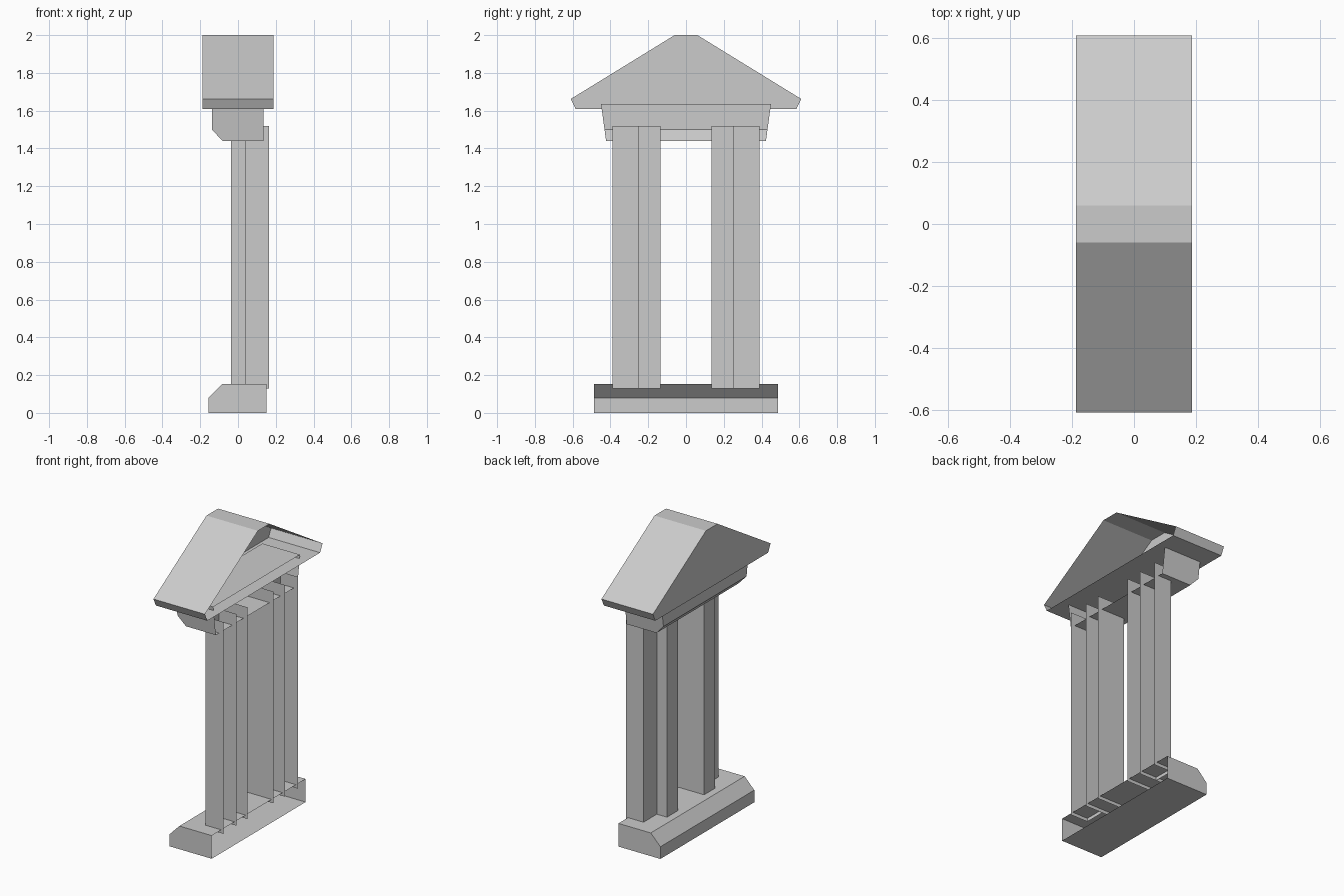
import bpy
import bmesh

cube = bpy.data.objects.get("Cube")
if cube:
    bpy.data.objects.remove(cube, do_unlink=True)

# Single stone colour
stone = bpy.data.materials.new("light_grey_stone")
stone.use_nodes = True
grey = (0.6, 0.6, 0.6, 1)
stone.diffuse_color = grey
stone.node_tree.nodes["Principled BSDF"].inputs["Base Color"].default_value = grey


def shell(name, profile, place, start, end, closed=False, caps=(True, True)):
    """Sweep a profile from start to end; place(point, t) gives the 3D position."""
    bm = bmesh.new()
    a = [bm.verts.new(place(p, start)) for p in profile]
    b = [bm.verts.new(place(p, end)) for p in profile]
    n = len(profile)
    for i in range(n if closed else n - 1):
        j = (i + 1) % n
        bm.faces.new((a[i], a[j], b[j], b[i]))
    if caps[0]:
        bm.faces.new(a[::-1])
    if caps[1]:
        bm.faces.new(b)
    bmesh.ops.recalc_face_normals(bm, faces=bm.faces)
    mesh = bpy.data.meshes.new(name)
    bm.to_mesh(mesh)
    bm.free()
    mesh.materials.append(stone)
    obj = bpy.data.objects.new(name, mesh)
    bpy.context.collection.objects.link(obj)
    return obj


# Plinth: chamfered block, open on the wall side
shell("plinth", [(0.15, 0), (-0.155, 0), (-0.155, 0.08), (-0.085, 0.152), (0.15, 0.152)],
      lambda p, t: (p[0], t, p[1]), -0.487, 0.487)

# Lintel: chamfered below, ends flaring outward towards the top
low, high = 1.44, 1.635


def flare(p, t):
    return (p[0], t * (0.423 + 0.027 * (p[1] - low) / (high - low)), p[1])


shell("lintel", [(0.135, high), (-0.138, high), (-0.138, 1.5), (-0.082, low), (0.135, low)],
      flare, -1, 1)

# Pediment roof: gable on the outer side only, open towards the wall
half = [(0.06, 2), (0.61, 1.662), (0.585, 1.61)]
roof = half + [(-y, z) for y, z in reversed(half)]
shell("pediment_roof", roof, lambda p, t: (t, p[0], p[1]), -0.187, 0.187,
      closed=True, caps=(True, False))

# Stepped half-columns, mirrored across the opening
back, step, face = 0.165, 0.037, -0.037
sections = {
    "outer_pilasters": [(back, 0.388), (step, 0.388), (step, 0.25)],
    "inner_pilasters": [(back, 0.25), (face, 0.25), (face, 0.135), (back, 0.135)],
}
for name, path in sections.items():
    obj = shell(name, path, lambda p, t: (p[0], p[1], t), 0.13, 1.52, caps=(False, False))
    mirror = obj.modifiers.new("mirror", "MIRROR")
    mirror.use_axis = (False, True, False)
    mirror.use_mirror_merge = False
